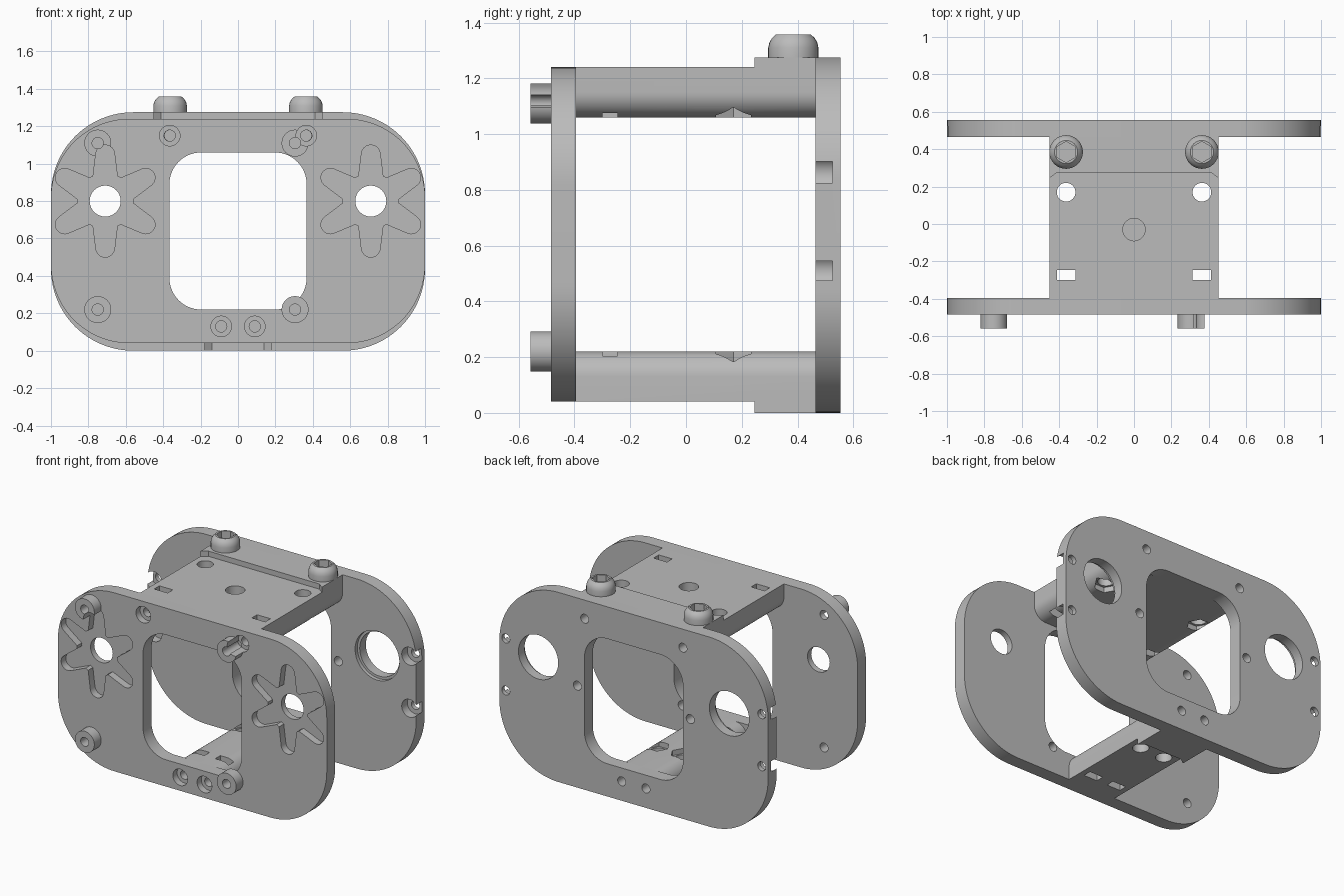
import bpy, bmesh, math

cube = bpy.data.objects.get("Cube")
if cube:
    bpy.data.objects.remove(cube, do_unlink=True)

grey = bpy.data.materials.new("plain grey")
grey.use_nodes = True
COLOR = (0.5, 0.5, 0.5, 1)
grey.diffuse_color = COLOR
grey.node_tree.nodes["Principled BSDF"].inputs["Base Color"].default_value = COLOR


# --- outlines ---
def arc(cx, cy, r, start, end, n):
    angles = [math.radians(start + (end - start) * i / n) for i in range(n + 1)]
    return [(cx + r * math.cos(a), cy + r * math.sin(a)) for a in angles]


def circle(cx, cy, r, n=32):
    return arc(cx, cy, r, 0, 360, n)[:-1]


def rounded(x0, x1, y0, y1, low=0, high=0, n=14):
    """Rectangle with one radius for the low corners and one for the high ones."""
    corners = [(x0 + low, y0 + low, low, 180), (x1 - low, y0 + low, low, 270),
               (x1 - high, y1 - high, high, 0), (x0 + high, y1 - high, high, 90)]
    pts = []
    for cx, cy, r, a in corners:
        pts += arc(cx, cy, r, a, a + 90, n) if r else [(cx, cy)]
    return pts


def star(cx, cy):
    pts = []
    for a in range(90, 450, 60):
        t = math.radians(a)
        pts += arc(cx + 0.25 * math.cos(t), cy + 0.25 * math.sin(t), 0.05, a - 80, a + 80, 10)
        pts += arc(cx, cy, 0.148, a + 26, a + 34, 2)
    return pts


# --- solids ---
def finish(name, bm):
    bmesh.ops.recalc_face_normals(bm, faces=bm.faces)
    mesh = bpy.data.meshes.new(name)
    bm.to_mesh(mesh)
    bm.free()
    mesh.materials.append(grey)
    obj = bpy.data.objects.new(name, mesh)
    bpy.context.collection.objects.link(obj)
    return obj


def prism(name, pts, lo, hi, axis="y"):
    bm = bmesh.new()
    place = (lambda u, v: (u, lo, v)) if axis == "y" else (lambda u, v: (u, v, lo))
    face = bm.faces.new([bm.verts.new(place(u, v)) for u, v in pts])
    new = bmesh.ops.extrude_face_region(bm, geom=[face])["geom"]
    shift = (0, hi - lo, 0) if axis == "y" else (0, 0, hi - lo)
    bmesh.ops.translate(bm, vec=shift, verts=[v for v in new if isinstance(v, bmesh.types.BMVert)])
    return finish(name, bm)


def activate(obj):
    bpy.ops.object.select_all(action="DESELECT")
    obj.select_set(True)
    bpy.context.view_layer.objects.active = obj


def boolean(obj, other, operation="DIFFERENCE"):
    other.hide_render = True
    mod = obj.modifiers.new("boolean", "BOOLEAN")
    mod.operation, mod.solver, mod.object = operation, "EXACT", other
    activate(obj)
    bpy.ops.object.modifier_apply(modifier=mod.name)
    bpy.data.objects.remove(other, do_unlink=True)


def cut(obj, pts, lo, hi, axis="y"):
    boolean(obj, prism("cutter", pts, lo, hi, axis))


def smooth(obj):
    activate(obj)
    bpy.ops.object.shade_smooth_by_angle(angle=math.radians(30))


# --- shared layout ---
FRONT, FRONT_IN, BACK_IN, BACK = -0.485, -0.395, 0.465, 0.555
HUB_X, HUB_Z, PIN = 0.71, 0.8, 0.03
BOLTS = [(s * x, z) for x, z in ((0.365, 1.15), (0.09, 0.13)) for s in (-1, 1)]
BOSSES = [(x, z) for x in (-0.75, 0.305) for z in (0.22, 1.11)]
window = rounded(-0.367, 0.367, 0.22, 1.06, 0.17, 0.17)

# front plate with star recesses and counterbored bolt holes
front = prism("front_plate", rounded(-1, 1, 0.04, 1.24, 0.42, 0.42, 24), FRONT, FRONT_IN)
cut(front, window, -1, 0)
for s in (-1, 1):
    cut(front, star(s * HUB_X, HUB_Z), -1, FRONT + 0.05)
    cut(front, circle(s * HUB_X, HUB_Z, 0.083), -1, 0)
for x, z in BOLTS:
    cut(front, circle(x, z, 0.055), -1, FRONT + 0.045)
    cut(front, circle(x, z, PIN), -1, 0)
for x, z in BOSSES:
    cut(front, circle(x, z, PIN), -1, 0)
smooth(front)

# hollow bosses, trimmed where a recess or bolt head runs into them
for i, (x, z) in enumerate(BOSSES):
    boss = prism("front_boss_%d" % (i + 1), circle(x, z, 0.072), -0.558, FRONT)
    cut(boss, circle(x, z, PIN), -1, 0)
    if z > 1:
        if x < 0:
            cut(boss, star(-HUB_X, HUB_Z), -1, 0)
        else:
            cut(boss, circle(0.365, 1.15, 0.055), -1, 0)
    smooth(boss)

# back plate with bearing holes and side counterbores
back = prism("back_plate", rounded(-1, 1, 0, 1.275, 0.44, 0.44, 24), BACK_IN, BACK)
cut(back, window, 0, 1)
for s in (-1, 1):
    cut(back, circle(s * HUB_X, HUB_Z, 0.165, 40), 0, BACK_IN + 0.025)
    cut(back, circle(s * HUB_X, HUB_Z, 0.148, 40), 0, 1)
    cut(back, circle(s * 0.42, 0.685, PIN), 0, 1)
    for z in (0.51, 0.86):
        cut(back, circle(s * 0.952, z, 0.06), 0, BACK_IN + 0.06)
        cut(back, circle(s * 0.952, z, PIN), 0, 1)
for x, z in BOLTS:
    cut(back, circle(x, z, PIN), 0, 1)
smooth(back)


# bars joining the plates, each with a raised pad at the back
def bar(name, half, hole_x, top):
    if top:
        outline = rounded(-half, half, 1.06, 1.24, low=0.09)
        pad, pocket, drill_z = (1.2, 1.275), (1.0, 1.095), 1.15
    else:
        outline = rounded(-half, half, 0.04, 0.22, high=0.09)
        pad, pocket, drill_z = (0, 0.08), (0.185, 0.3), 0.13
    obj = prism(name, outline, FRONT_IN, BACK_IN)
    step = [(-half, 0.245), (-half + 0.04, 0.275), (half - 0.04, 0.275),
            (half, 0.245), (half, BACK_IN), (-half, BACK_IN)]
    boolean(obj, prism("pad", step, pad[0], pad[1], "z"), "UNION")
    for s in (-1, 1):
        x = s * hole_x
        cut(obj, circle(x, 0.17, 0.05), -1, 2, "z")
        cut(obj, circle(x, 0.17, 0.072, 6), pocket[0], pocket[1], "z")
        cut(obj, rounded(x - 0.05, x + 0.05, -0.3, -0.245), -1, 2, "z")
        cut(obj, circle(x, drill_z, PIN), -1, -0.15)
    if top:
        cut(obj, circle(0, -0.03, 0.06), 1.17, 2, "z")
    smooth(obj)


bar("top_bar", 0.452, 0.363, True)
bar("bottom_bar", 0.178, 0.09, False)


# domed screws with hex sockets on the top pad
def screw(name, x, y, base):
    profile = [(0.09, 0), (0.09, 0.035), (0.086, 0.053), (0.077, 0.069), (0.062, 0.083)]
    bm = bmesh.new()
    rings = [[bm.verts.new((u, v, base + h)) for u, v in circle(x, y, r)] for r, h in profile]
    for a, b in zip(rings, rings[1:]):
        for i in range(len(a)):
            j = (i + 1) % len(a)
            bm.faces.new((a[i], a[j], b[j], b[i]))
    bm.faces.new(rings[0])
    bm.faces.new(rings[-1])
    obj = finish(name, bm)
    hexagon = arc(x, y, 0.056, 30, 330, 5)
    cut(obj, hexagon, base + 0.025, 2, "z")
    smooth(obj)


screw("left_screw", 0.363, 0.385, 1.275)
screw("right_screw", -0.363, 0.385, 1.275)
